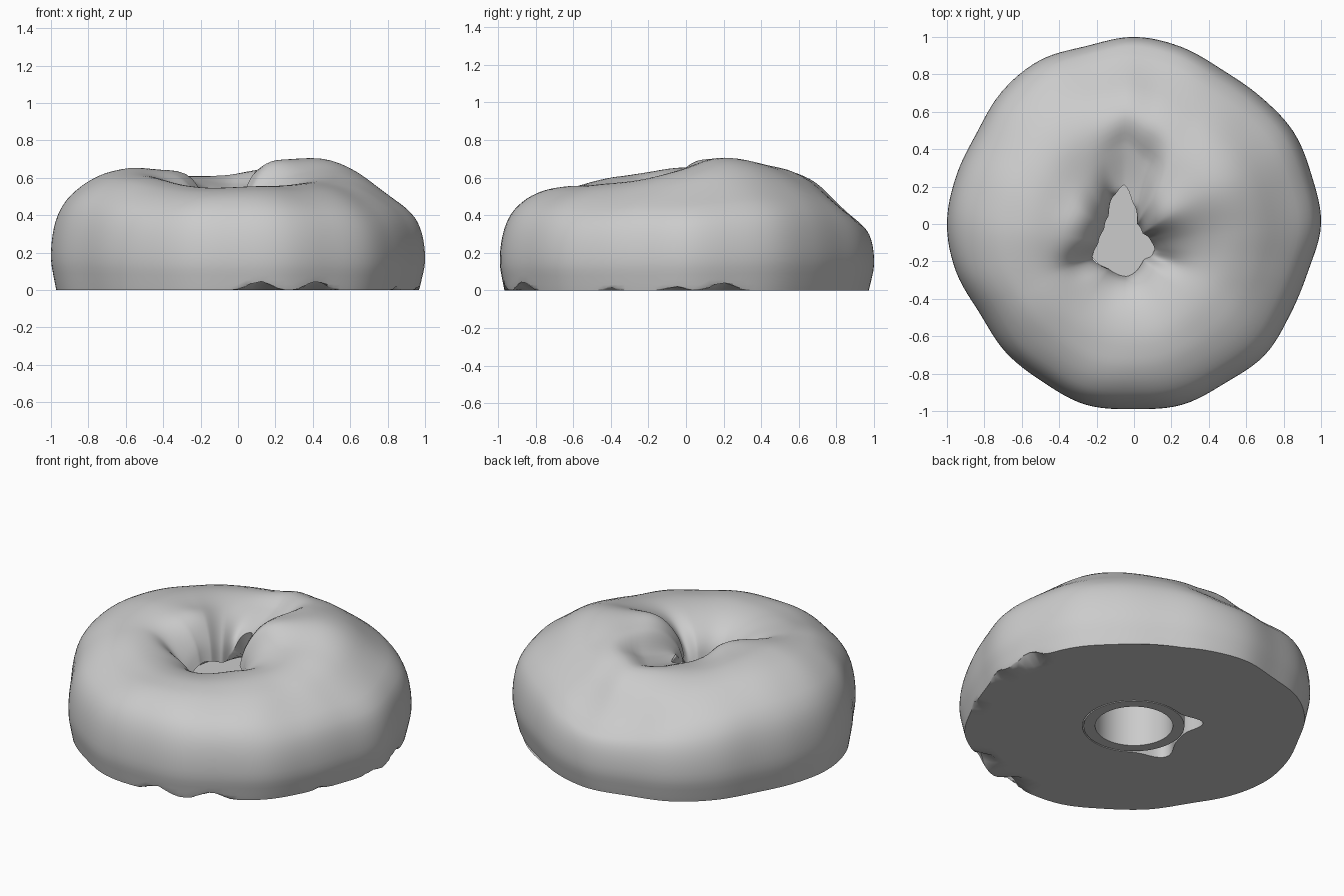
import bpy, bmesh, math
from mathutils import Vector, noise

if "Cube" in bpy.data.objects:
    bpy.data.objects.remove(bpy.data.objects["Cube"])

N = 144                      # slices around the ring
CAP_R, CAP_IN, CAP_H = 0.285, 0.22, 0.31


def catmull(p0, p1, p2, p3, t):
    return 0.5 * (2*p1 + (p2-p0)*t + (2*p0-5*p1+4*p2-p3)*t*t + (3*p1-p0-3*p2+p3)*t**3)


def around(keys, deg):
    """Smooth value at an angle from evenly spaced keys."""
    n = len(keys)
    u = (deg % 360) / 360 * n
    i = int(u)
    return catmull(*[keys[(i + k) % n] for k in (-1, 0, 1, 2)], u - i)


def uneven(pairs, deg):
    """Eased value at an angle from (angle, value) pairs."""
    deg %= 360
    pts = [(pairs[-1][0] - 360, pairs[-1][1])] + pairs + [(pairs[0][0] + 360, pairs[0][1])]
    for (a, va), (b, vb) in zip(pts, pts[1:]):
        if a <= deg <= b:
            t = (deg - a) / (b - a)
            return va + (vb - va) * (t * .5 + (3 - 2 * t) * t * t * .5)


def bump(d, w):
    return math.exp(-(d / w) ** 2)


def turn(a, b):
    return (a - b + 180) % 360 - 180


# outer radius every 15 degrees; crown height and shoulder drop every 30 degrees
OUTER = [1.0, .985, .985, .96, .95, .98, 1.0, .985, 1.01, 1.0, .972, .985,
         1.0, .985, .953, .97, .975, 1.0, .99, 1.0, .98, .99, .965, .965]
CROWN = [.64, .705, .685, .63, .605, .64, .65, .61, .56, .55, .56, .58]
DROP = [.10, .12, .11, .16, .09, .06, .05, .04, .03, .03, .04, .07]
# throat radius about an offset centre
THROAT_C = Vector((-.04, -.1, 0))
THROAT = [(10, .125), (30, .10), (60, .115), (80, .21), (92, .31), (105, .26), (125, .17),
          (150, .14), (180, .15), (205, .20), (235, .17), (270, .18), (315, .13), (345, .155)]
# cross-section from foot to throat: (position between throat and rim, share of crown height)
SECTION = [(.965, 0), (.98, .1), (1, .27), (.99, .48), (.955, .67), (.895, .82), (.80, .93),
           (.69, .985), (.57, 1), (.44, 1), (.31, .975), (.2, .925), (.1, .84), (.03, .72), (0, .58)]
# chips in the foot: (angle, width, height)
CHIPS = [(-83, 4, .07), (-64, 4, .07), (12, 4, .06), (-3, 3, .025), (-25, 2, .02)]


def section_rows(steps=3):
    rows = []
    for i in range(len(SECTION) - 1):
        q = [SECTION[min(max(i + k, 0), len(SECTION) - 1)] for k in (-1, 0, 1, 2)]
        for j in range(steps):
            rows.append(tuple(max(0, catmull(*[p[c] for p in q], j / steps)) for c in (0, 1)))
    return rows + [SECTION[-1]]


def slice_points(deg):
    a = math.radians(deg)
    d = Vector((math.cos(a), math.sin(a), 0))
    rim = d * around(OUTER, deg)
    throat = THROAT_C + d * uneven(THROAT, deg)
    h = around(CROWN, deg)
    drop = around(DROP, deg)
    chip = max(bump(turn(deg, c), w) * t for c, w, t in CHIPS)
    valley = math.exp(-(turn(deg, 88) / 21) ** 4)
    lobe = bump(turn(deg, 158), 32) + bump(turn(deg, 35), 32)
    hole = .292 + .1 * bump(turn(deg, 135), 13) + .1 * bump(turn(deg, 203), 16)
    pts = [d * hole, d * .83, d * (.93 - chip)]              # flat underside
    for i, (s, f) in enumerate(section_rows()):
        p = throat.lerp(rim, s)
        z = f * h
        # sloping shoulder and two creases into the hole
        z -= drop * bump(s - .84, .22) * min(1, f * 1.3)
        crease = bump(turn(deg, 207), 13) + .7 * bump(turn(deg, 332), 11)
        z -= .08 * crease * bump(s, .2)
        # full, steep lobes beside the hole
        z += .045 * lobe * bump(s - .14, .13)
        # shallow valley where the two back lobes meet
        if s < .5:
            w = valley * min(1, (.5 - s) / .2)
            z += (.51 + .2 * s - z) * w
        # soft dents
        if f > .05:
            wave = noise.noise(Vector((p.x, p.y, z)) * 3.2)
            z += .012 * wave * min(1, f)
        z = max(z, chip * min(1, max(0, 1 - i / 6)), 0)
        pts.append(Vector((p.x, p.y, z)))
    # underside of the throat, resting on the cap
    pts += [d * hole + Vector((0, 0, CAP_H))]
    return pts


def make_body(mat):
    bm = bmesh.new()
    cols = [[bm.verts.new(p) for p in slice_points(360 * k / N)] for k in range(N)]
    m = len(cols[0])
    for k in range(N):
        a, b = cols[k], cols[(k + 1) % N]
        for i in range(m):
            j = (i + 1) % m
            bm.faces.new((a[i], b[i], b[j], a[j]))
    finish(bm, "lumpy_ring", mat, 50)


def make_cap(mat):
    # round insert, closed on top and hollow below
    prof = [(0, CAP_H), (CAP_R, CAP_H), (CAP_R, 0), (CAP_IN, 0), (CAP_IN, CAP_H - .04), (0, CAP_H - .04)]
    bm = bmesh.new()
    vs = [bm.verts.new((r, 0, z)) for r, z in prof]
    es = [bm.edges.new(e) for e in zip(vs, vs[1:])]
    bmesh.ops.spin(bm, geom=vs + es, cent=(0, 0, 0), axis=(0, 0, 1),
                   angle=2 * math.pi, steps=64, use_duplicate=False)
    bmesh.ops.remove_doubles(bm, verts=bm.verts, dist=1e-4)
    finish(bm, "centre_cap", mat, 40)


def finish(bm, name, mat, angle):
    bmesh.ops.recalc_face_normals(bm, faces=bm.faces)
    me = bpy.data.meshes.new(name)
    bm.to_mesh(me)
    bm.free()
    me.materials.append(mat)
    ob = bpy.data.objects.new(name, me)
    bpy.context.collection.objects.link(ob)
    bpy.ops.object.select_all(action='DESELECT')
    ob.select_set(True)
    bpy.context.view_layer.objects.active = ob
    bpy.ops.object.shade_smooth_by_angle(angle=math.radians(angle))


grey = bpy.data.materials.new("plain_grey")
grey.diffuse_color = (.6, .6, .6, 1)
grey.use_nodes = True
grey.node_tree.nodes["Principled BSDF"].inputs["Base Color"].default_value = grey.diffuse_color
make_body(grey)
make_cap(grey)
